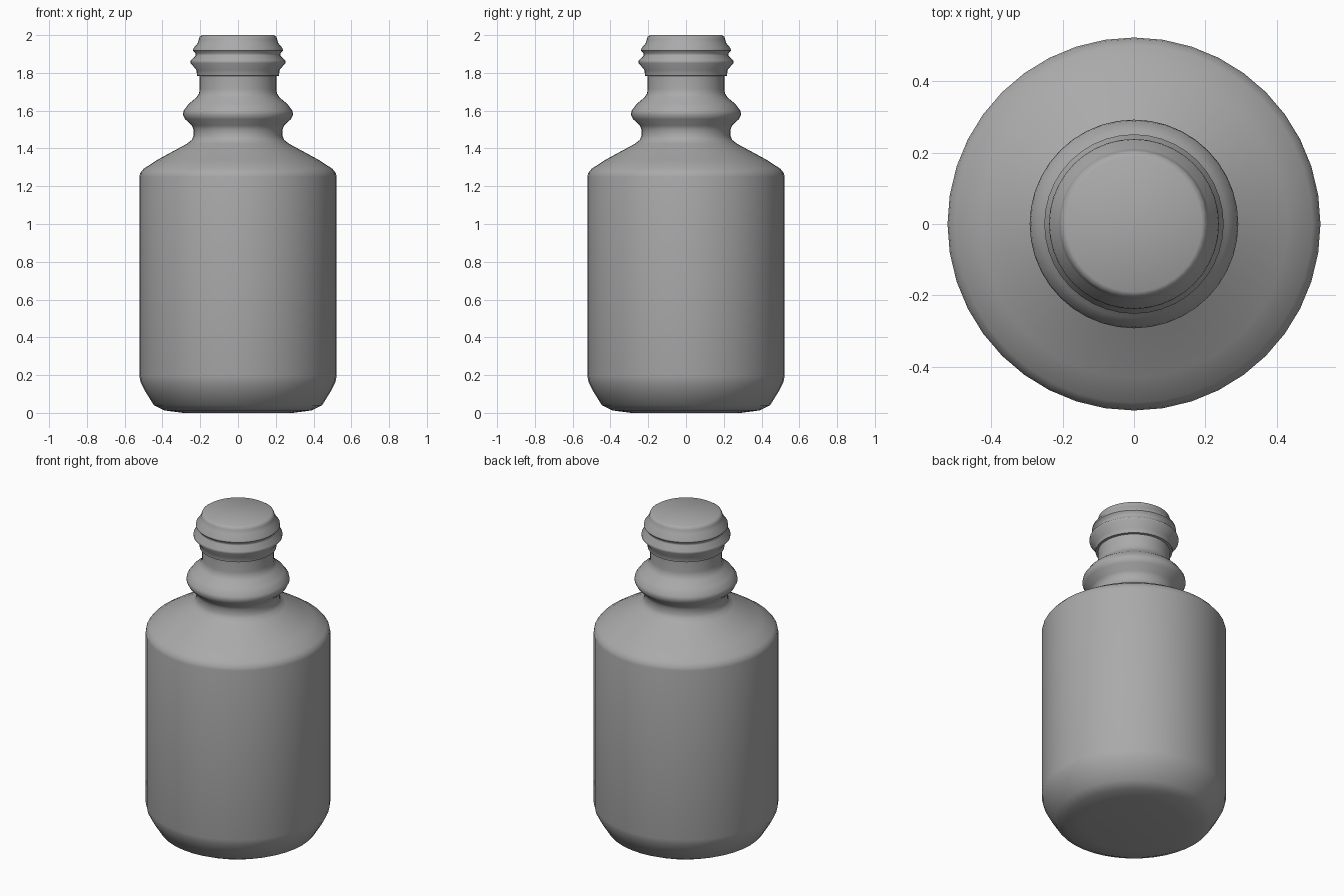
import bpy, bmesh, math

if "Cube" in bpy.data.objects:
    bpy.data.objects.remove(bpy.data.objects["Cube"])

SIDES = 40

grey = bpy.data.materials.new("plain grey")
grey.diffuse_color = (0.4, 0.4, 0.4, 1)
grey.use_nodes = True
grey.node_tree.nodes["Principled BSDF"].inputs["Base Color"].default_value = grey.diffuse_color


def lathe(name, profile):
    """Spin (radius, height) points around z and cap both ends."""
    bm = bmesh.new()
    rings = []
    for r, z in profile:
        rings.append([bm.verts.new((r * math.cos(2 * math.pi * i / SIDES),
                                    r * math.sin(2 * math.pi * i / SIDES), z))
                      for i in range(SIDES)])
    for low, high in zip(rings, rings[1:]):
        for i in range(SIDES):
            j = (i + 1) % SIDES
            bm.faces.new((low[i], low[j], high[j], high[i]))
    bm.faces.new(rings[0][::-1])
    bm.faces.new(rings[-1])
    mesh = bpy.data.meshes.new(name)
    bm.to_mesh(mesh)
    bm.free()
    mesh.materials.append(grey)
    obj = bpy.data.objects.new(name, mesh)
    bpy.context.collection.objects.link(obj)
    bpy.context.view_layer.objects.active = obj
    obj.select_set(True)
    bpy.ops.object.shade_smooth_by_angle(angle=math.radians(50))
    obj.select_set(False)
    return obj


# rounded base and straight wall
base = [(0.29, 0.0), (0.39, 0.013), (0.445, 0.04), (0.495, 0.12),
        (0.515, 0.16), (0.522, 0.195)]
# sloping shoulder up to the narrow neck
shoulder = [(0.522, 1.25), (0.518, 1.27), (0.50, 1.292), (0.43, 1.338),
            (0.27, 1.425), (0.245, 1.445), (0.236, 1.465), (0.235, 1.50)]
# bulging collar
collar = [(0.245, 1.522), (0.28, 1.555), (0.292, 1.58), (0.288, 1.60),
          (0.262, 1.635), (0.22, 1.67), (0.206, 1.692), (0.203, 1.715)]
# threaded lip: two ridges and a flat closed top
lip = [(0.203, 1.783), (0.217, 1.785), (0.22, 1.815), (0.251, 1.852),
       (0.251, 1.866), (0.224, 1.892), (0.224, 1.902), (0.238, 1.918),
       (0.236, 1.93), (0.213, 1.958), (0.207, 1.98), (0.203, 1.992), (0.19, 2.0)]

lathe("bottle", base + shoulder + collar + lip)
